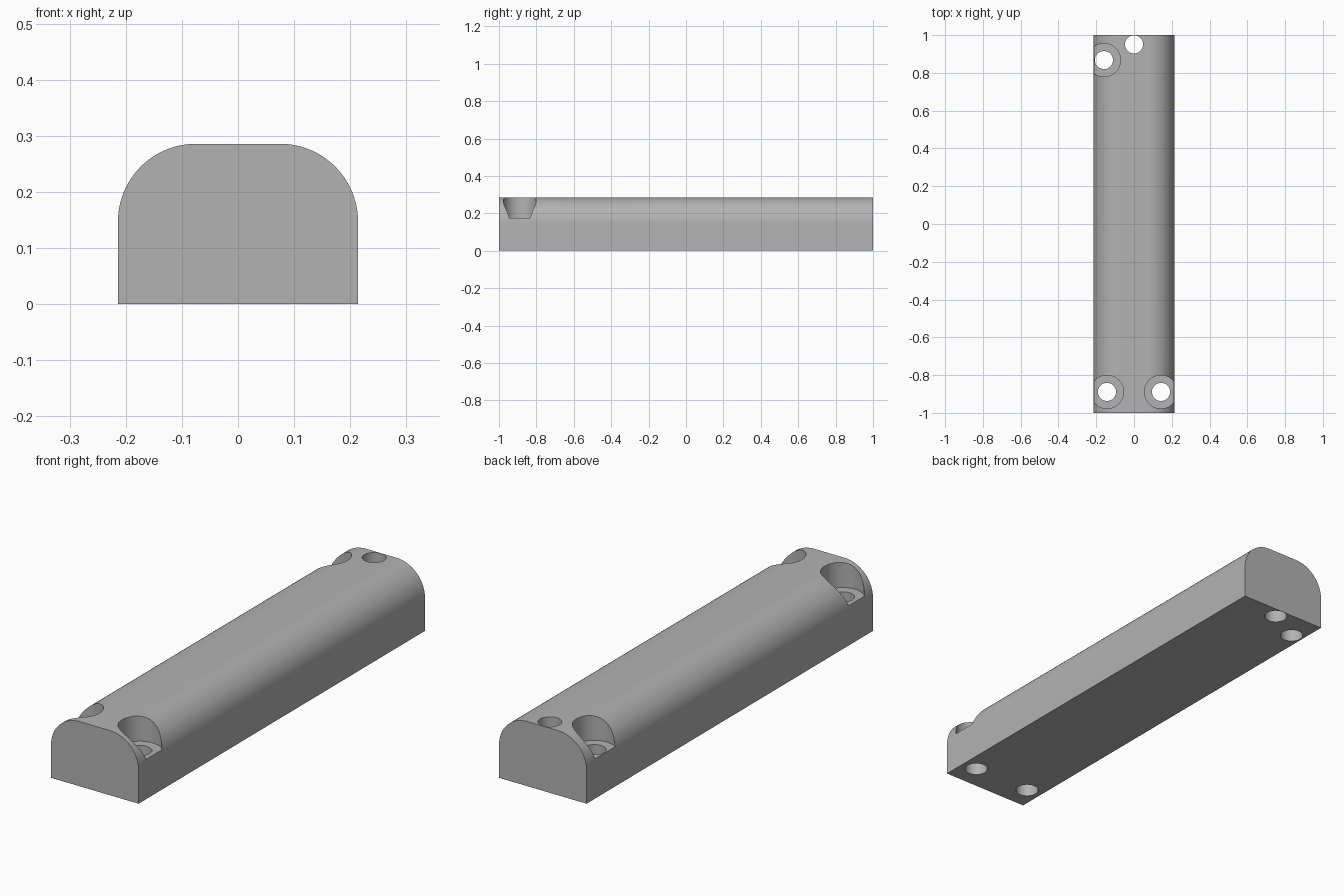
import bpy, bmesh, math
from mathutils import Matrix

old = bpy.data.objects.get("Cube")
if old:
    bpy.data.objects.remove(old, do_unlink=True)

HALF_W, HEIGHT, ROUND = 0.214, 0.286, 0.139
FLOOR, HOLE_R, RECESS_R = 0.174, 0.048, 0.088

grey = bpy.data.materials.new("plain grey")
grey.use_nodes = True
colour = (0.45, 0.45, 0.45, 1)
grey.diffuse_color = colour
grey.node_tree.nodes["Principled BSDF"].inputs["Base Color"].default_value = colour


def new_object(name, bm):
    bmesh.ops.recalc_face_normals(bm, faces=bm.faces)
    mesh = bpy.data.meshes.new(name)
    bm.to_mesh(mesh)
    bm.free()
    mesh.materials.append(grey)
    obj = bpy.data.objects.new(name, mesh)
    bpy.context.collection.objects.link(obj)
    return obj


def drill(target, x, y, radius, bottom):
    """Cut a vertical round hole from above down to the given height."""
    top = HEIGHT + 0.1
    bm = bmesh.new()
    bmesh.ops.create_cone(bm, cap_ends=True, segments=64, radius1=radius, radius2=radius,
                          depth=top - bottom,
                          matrix=Matrix.Translation((x, y, (top + bottom) / 2)))
    cutter = new_object("hole_cutter", bm)
    cutter.hide_render = True
    mod = target.modifiers.new("hole", 'BOOLEAN')
    mod.operation = 'DIFFERENCE'
    mod.solver = 'EXACT'
    mod.object = cutter
    bpy.context.view_layer.objects.active = target
    bpy.ops.object.modifier_apply(modifier=mod.name)
    bpy.data.objects.remove(cutter, do_unlink=True)


# Bar: a straight-sided profile with rounded shoulders, extruded front to back
right = [(HALF_W, 0)]
for i in range(25):
    a = math.radians(90 * i / 24)
    right.append((HALF_W - ROUND + ROUND * math.cos(a), HEIGHT - ROUND + ROUND * math.sin(a)))
profile = right + [(-x, z) for x, z in reversed(right)]
bm = bmesh.new()
face = bm.faces.new([bm.verts.new((x, -1, z)) for x, z in profile])
ext = bmesh.ops.extrude_face_region(bm, geom=[face])
bmesh.ops.translate(bm, vec=(0, 2, 0),
                    verts=[v for v in ext["geom"] if isinstance(v, bmesh.types.BMVert)])
bar = new_object("mounting_bar", bm)

# Screw holes with wide recesses that break out through the shoulders
for x, y in [(-0.143, -0.889), (0.143, -0.889), (-0.159, 0.868)]:
    drill(bar, x, y, RECESS_R, FLOOR)
    drill(bar, x, y, HOLE_R, -0.1)

# Plain hole beside the back edge
drill(bar, 0, 0.951, HOLE_R, -0.1)

# Smooth shading with crisp rims
for obj in bpy.context.selected_objects:
    obj.select_set(False)
bar.select_set(True)
bpy.context.view_layer.objects.active = bar
bpy.ops.object.shade_smooth_by_angle(angle=math.radians(30))
